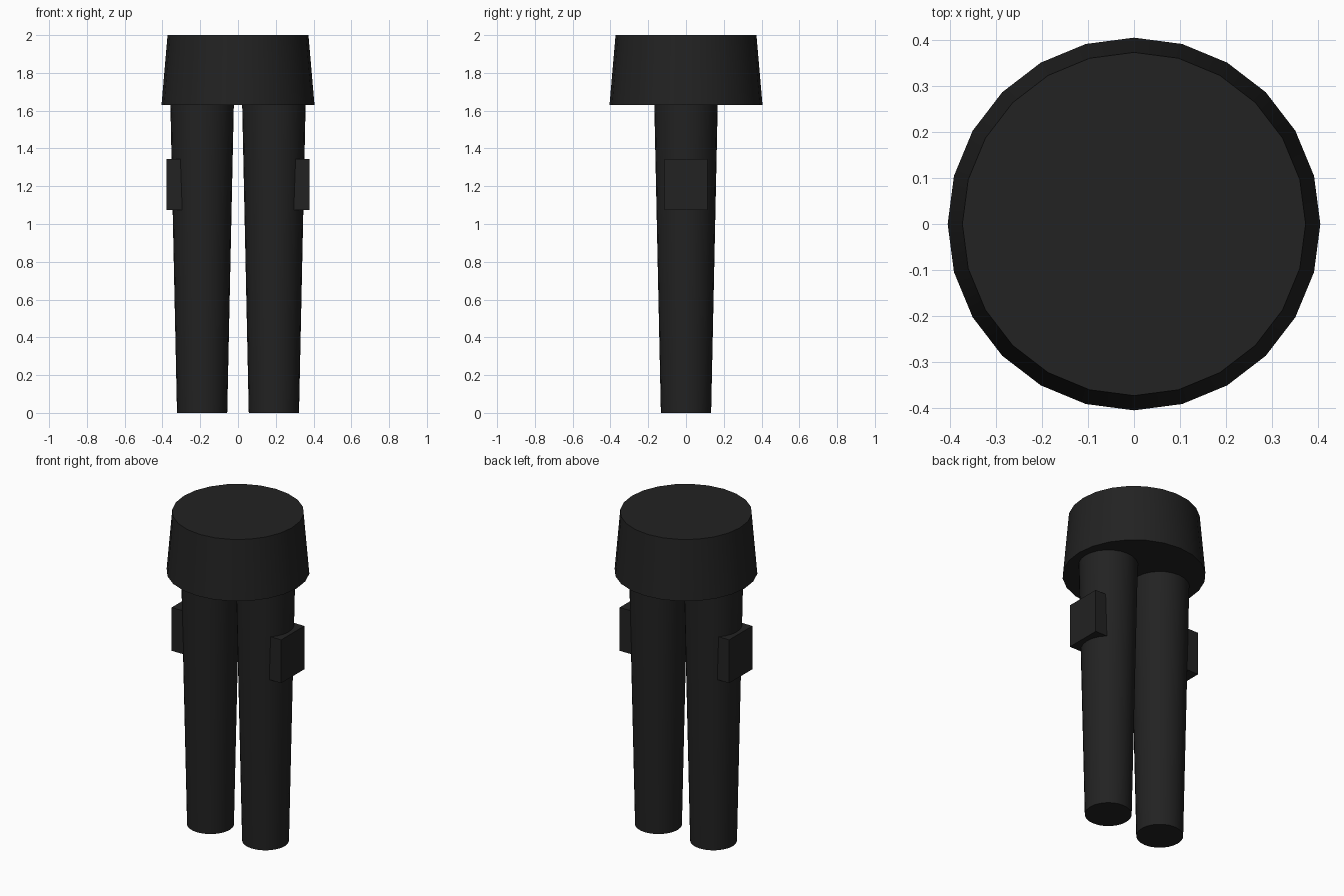
import bpy
import math

default = bpy.data.objects.get("Cube")
if default:
    bpy.data.objects.remove(default, do_unlink=True)

# One charcoal cloth colour
cloth = bpy.data.materials.new("charcoal_cloth")
cloth.use_nodes = True
COLOUR = (0.016, 0.016, 0.016, 1)
cloth.diffuse_color = COLOUR
cloth.node_tree.nodes["Principled BSDF"].inputs["Base Color"].default_value = COLOUR


def finish(name):
    obj = bpy.context.object
    obj.name = name
    obj.data.materials.append(cloth)
    return obj


def tapered(name, x, low, high, r_low, r_high, sides):
    bpy.ops.mesh.primitive_cone_add(vertices=sides, radius1=r_low, radius2=r_high,
                                    depth=high - low, location=(x, 0, (low + high) / 2))
    finish(name)
    bpy.ops.object.shade_smooth_by_angle(angle=math.radians(35))


def box(name, centre, size):
    bpy.ops.mesh.primitive_cube_add(size=1, location=centre)
    finish(name).scale = size
    bpy.ops.object.transform_apply(location=False, rotation=False, scale=True)


# Flared waist section
tapered("waist", 0, 1.63, 2.0, 0.405, 0.373, 24)

# Tapered legs with a cargo pocket on each outer side
for side, sign in (("left", 1), ("right", -1)):
    tapered(side + "_leg", sign * 0.19, 0, 1.635, 0.133, 0.168, 24)
    box(side + "_pocket", (sign * 0.325, 0, 1.21), (0.106, 0.228, 0.27))
